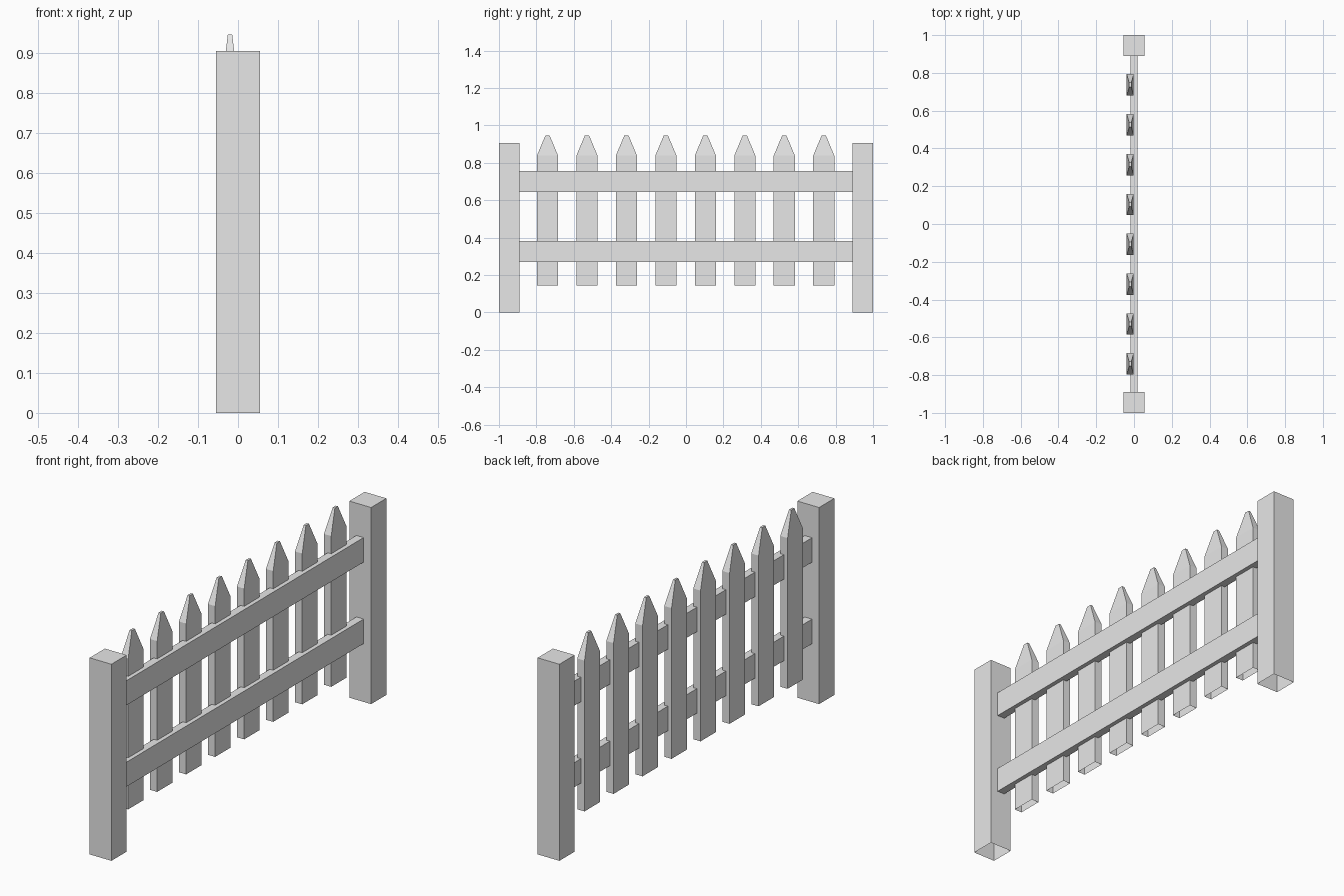
import bpy
import bmesh

if "Cube" in bpy.data.objects:
    bpy.data.objects.remove(bpy.data.objects["Cube"], do_unlink=True)

grey = bpy.data.materials.new("light_grey")
grey.use_nodes = True
colour = (0.8, 0.8, 0.8, 1)
grey.diffuse_color = colour
grey.node_tree.nodes["Principled BSDF"].inputs["Base Color"].default_value = colour


def board(name, centre, size, open_axis, tip=None):
    """Box from centre and size. Open at the base (z) or at both ends (y).
    tip = (height, x scale, y scale) adds a tapered point."""
    bm = bmesh.new()
    bmesh.ops.create_cube(bm, size=1)
    for v in bm.verts:
        v.co = [c + p * s for c, p, s in zip(centre, v.co, size)]
    bm.normal_update()
    if open_axis == "z":
        hidden = [f for f in bm.faces if f.normal.z < -0.5]
    else:
        hidden = [f for f in bm.faces if abs(f.normal.y) > 0.5]
    bmesh.ops.delete(bm, geom=hidden, context="FACES_ONLY")
    if tip:
        height, sx, sy = tip
        top = [f for f in bm.faces if f.normal.z > 0.5]
        new = bmesh.ops.extrude_face_region(bm, geom=top)["geom"]
        bmesh.ops.delete(bm, geom=[f for f in top if f.is_valid], context="FACES_ONLY")
        for v in (g for g in new if isinstance(g, bmesh.types.BMVert)):
            v.co.x = centre[0] + (v.co.x - centre[0]) * sx
            v.co.y = centre[1] + (v.co.y - centre[1]) * sy
            v.co.z += height
    mesh = bpy.data.meshes.new(name)
    bm.to_mesh(mesh)
    bm.free()
    mesh.materials.append(grey)
    obj = bpy.data.objects.new(name, mesh)
    bpy.context.collection.objects.link(obj)
    return obj


# End posts
for side, name in ((-1, "front_post"), (1, "back_post")):
    board(name, (0, side * 0.9445, 0.4525), (0.111, 0.111, 0.905), "z")

# Horizontal rails between the posts
for z, name in ((0.325, "lower_rail"), (0.7, "upper_rail")):
    board(name, (-0.001, 0, z), (0.037, 1.778, 0.113), "y")

# Row of pointed pickets
for i in range(8):
    y = -0.002 + (i - 3.5) * 0.211
    board(f"picket_{i + 1}", (-0.02, y, 0.491), (0.037, 0.113, 0.694), "z",
          tip=(0.108, 0.3, 0.2))
